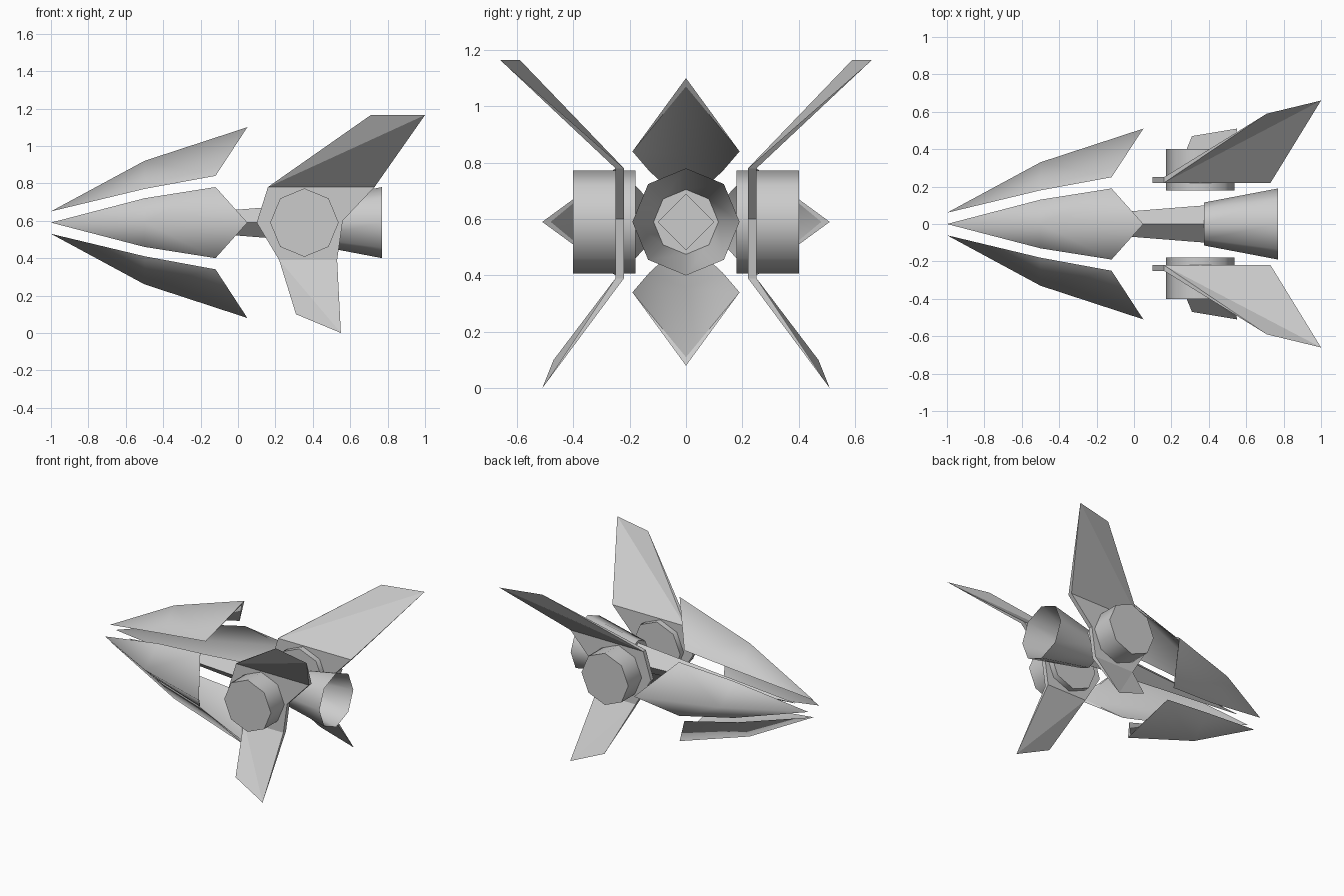
import bpy, bmesh, math
from mathutils import Matrix, Vector

if "Cube" in bpy.data.objects:
    bpy.data.objects.remove(bpy.data.objects["Cube"])

AXIS = 0.59  # height of the ship's long axis

grey = bpy.data.materials.new("hull_grey")
grey.use_nodes = True
COLOUR = (0.6, 0.6, 0.6, 1)
grey.diffuse_color = COLOUR
grey.node_tree.nodes["Principled BSDF"].inputs["Base Color"].default_value = COLOUR


def finish(name, bm, angle=None, flat=()):
    """Turn a bmesh into an object; flat lists face numbers kept unsmoothed."""
    mesh = bpy.data.meshes.new(name)
    bm.to_mesh(mesh)
    bm.free()
    mesh.materials.append(grey)
    obj = bpy.data.objects.new(name, mesh)
    bpy.context.collection.objects.link(obj)
    if angle:
        bpy.ops.object.select_all(action="DESELECT")
        obj.select_set(True)
        bpy.context.view_layer.objects.active = obj
        bpy.ops.object.shade_smooth_by_angle(angle=math.radians(angle))
        for i in flat:
            mesh.polygons[i].use_smooth = False
    return obj


def build(points, faces):
    bm = bmesh.new()
    verts = [bm.verts.new(p) for p in points]
    for f in faces:
        bm.faces.new([verts[i] for i in f])
    bmesh.ops.recalc_face_normals(bm, faces=bm.faces)
    return bm


def prism(sides, x0, r0, x1, r1, caps=True):
    """Frustum along x, corners on the axes."""
    bm = bmesh.new()
    bmesh.ops.create_cone(bm, cap_ends=caps, segments=sides, radius1=r0, radius2=r1,
                          depth=x1 - x0)
    bm.transform(Matrix.Translation(((x0 + x1) / 2, 0, AXIS))
                 @ Matrix.Rotation(math.pi / 2, 4, "Y"))
    return bm


# Four hollow nose petals round the axis
tip, mid, rear = (-1, 0, 0.06), (-0.5, 0, 0.33), (0.05, 0, 0.51)
mid_in, rear_in = (-0.5, 0, 0.235), (0.03, 0, 0.48)
side = [(-0.5, s * 0.13, 0.18) for s in (-1, 1)] + [(-0.12, s * 0.19, 0.25) for s in (-1, 1)]
petal_points = [tip, mid, rear, mid_in, rear_in] + side
petal_faces = []
for m, r in ((5, 7), (6, 8)):
    petal_faces += [(0, 1, m), (1, 2, r), (1, r, m), (0, 3, m), (3, 4, r), (3, r, m), (2, 4, r)]
for i, label in enumerate(("top", "front", "bottom", "back")):
    bm = build(petal_points, petal_faces)
    bm.transform(Matrix.Translation((0, 0, AXIS)) @ Matrix.Rotation(i * math.pi / 2, 4, "X"))
    finish(label + "_nose_petal", bm, 105, flat=(6, 13))

# Diamond spine and open tail nozzle
finish("spine", prism(4, -0.85, 0.002, 0.385, 0.1))
bm = prism(8, 0.375, 0.115, 0.77, 0.19, caps=False)
front_edges = [e for e in bm.edges if all(v.co.x < 0.4 for v in e.verts)]
bmesh.ops.contextual_create(bm, geom=front_edges)
bmesh.ops.recalc_face_normals(bm, faces=bm.faces)
finish("tail_nozzle", bm, 50)

# Side engines with their winged plates: outline in x, z
plate = [(0.1, 0.59), (0.16, 0.78), (0.73, 0.78), (0.56, 0.6), (0.53, 0.39), (0.22, 0.39)]
tips = [(0.71, 0.59, 1.165), (1.0, 0.66, 1.165), (0.31, 0.47, 0.1), (0.55, 0.51, 0)]
n = len(plate)
for s, label in ((-1, "front"), (1, "back")):
    points = [(x, s * y, z) for y in (0.25, 0.22) for x, z in plate]
    points += [(x, s * y, z) for x, y, z in tips]
    t = 2 * n
    faces = [range(n), range(n, t)]
    # Rim of the plate, open where the wings grow out
    faces += [(i, (i + 1) % n, (i + 1) % n + n, i + n) for i in (0, 2, 3, 5)]
    # Each wing tapers from the plate's thickness to a sharp tip edge
    for a, b, c, d in ((1, 2, t, t + 1), (5, 4, t + 2, t + 3)):
        for k in (0, n):
            faces += [(a + k, c, d), (a + k, d, b + k)]
        faces += [(a, a + n, c), (b, b + n, d)]
    finish(label + "_wing_plate", build(points, faces))

    bm = bmesh.new()
    bmesh.ops.create_cone(bm, cap_ends=True, segments=8, radius1=0.183, radius2=0.183, depth=0.22)
    bm.transform(Matrix.Translation((0.355, s * 0.29, AXIS)) @ Matrix.Rotation(math.pi / 2, 4, "X"))
    finish(label + "_engine", bm, 50)
